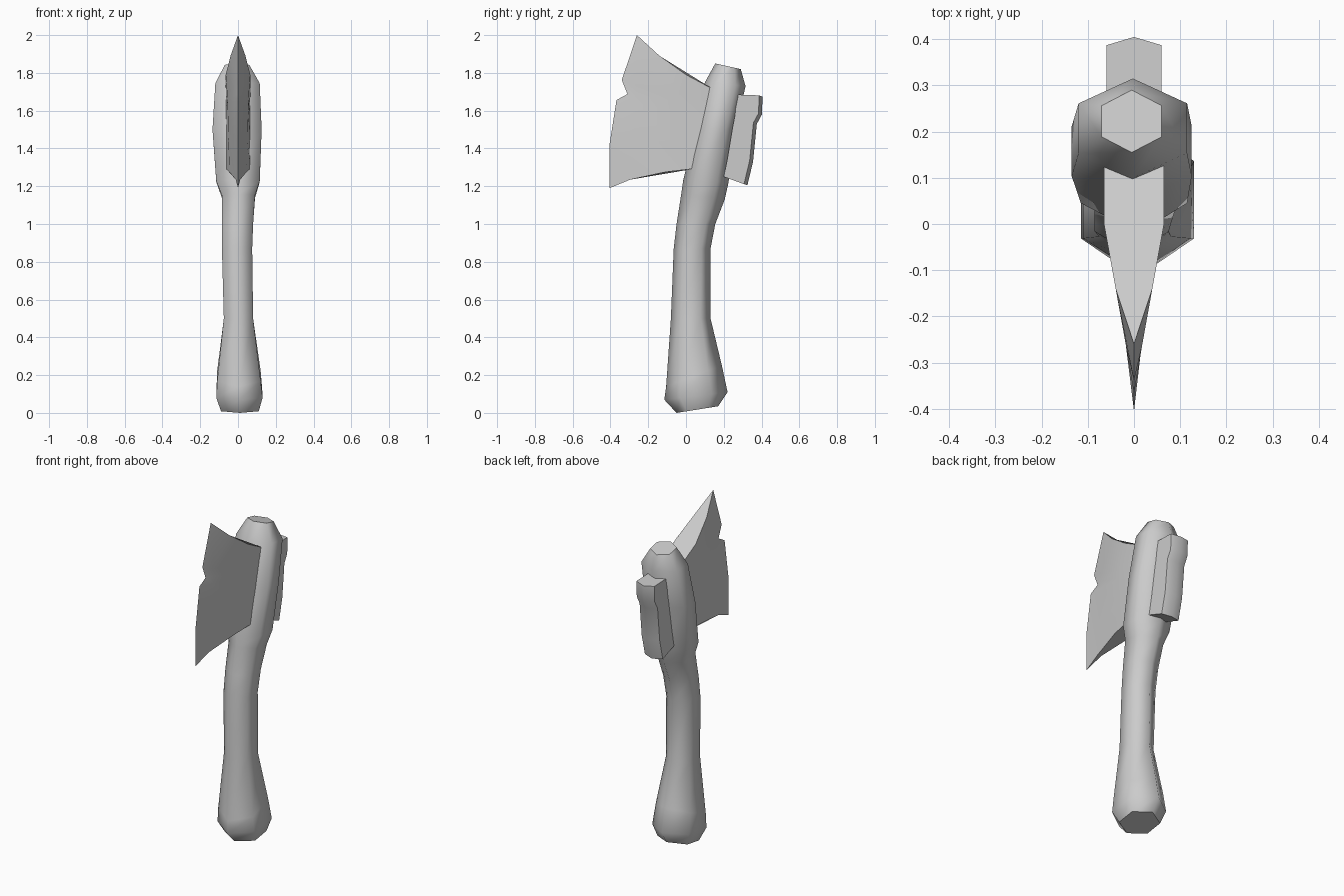
import bpy
import bmesh

cube = bpy.data.objects.get("Cube")
if cube:
    bpy.data.objects.remove(cube, do_unlink=True)

gray = bpy.data.materials.new("plain_gray")
gray.use_nodes = True
gray.diffuse_color = (0.6, 0.6, 0.6, 1)
gray.node_tree.nodes["Principled BSDF"].inputs["Base Color"].default_value = gray.diffuse_color


def finish(bm, name, sharp_angle):
    """Turn a bmesh into a smooth object whose steep edges stay sharp."""
    bmesh.ops.recalc_face_normals(bm, faces=bm.faces[:])
    for face in bm.faces:
        face.smooth = True
    for edge in bm.edges:
        if edge.is_manifold and edge.calc_face_angle(0) > sharp_angle:
            edge.smooth = False
    mesh = bpy.data.meshes.new(name)
    bm.to_mesh(mesh)
    bm.free()
    mesh.materials.append(gray)
    obj = bpy.data.objects.new(name, mesh)
    bpy.context.collection.objects.link(obj)
    return obj


def loft(bm, rings):
    """Skin closed rings of equal length and cap both ends."""
    loops = [[bm.verts.new(p) for p in ring] for ring in rings]
    for low, high in zip(loops, loops[1:]):
        for i in range(len(low)):
            j = (i + 1) % len(low)
            bm.faces.new((low[i], low[j], high[j], high[i]))
    return [bm.faces.new(loops[0]), bm.faces.new(loops[-1])]


def hexagon(front, back, left, right):
    """Tilted six-sided ring with points at the front and back."""
    spots = [(0, 0), (1, .25), (1, .75), (0, 1), (-1, .75), (-1, .25)]
    middle = (left + right) / 2
    half = (right - left) / 2
    return [(middle + half * side,
             front[0] + (back[0] - front[0]) * t,
             front[1] + (back[1] - front[1]) * t) for side, t in spots]


# Handle: front point (y, z), back point (y, z), side limits in x
rings = [
    ((-.05, 0), (.17, .035), -.09, .11),
    ((-.115, .07), (.22, .11), -.115, .13),
    ((-.105, .14), (.19, .25), -.11, .12),
    ((-.08, .5), (.13, .5), -.075, .08),
    ((-.065, .87), (.13, .87), -.085, .075),
    ((-.05, 1.0), (.155, 1.0), -.085, .08),
    ((-.025, 1.16), (.205, 1.13), -.085, .09),
    ((-.015, 1.23), (.225, 1.22), -.115, .115),
    ((.05, 1.5), (.265, 1.5), -.135, .125),
    ((.1, 1.75), (.315, 1.73), -.12, .115),
    ((.155, 1.85), (.29, 1.82), -.07, .06),
]
bm = bmesh.new()
caps = loft(bm, [hexagon(*r) for r in rings])
cap_edges = [e.index for e in bm.edges]
bm.edges.index_update()
cap_edges = [e.index for cap in caps for e in cap.edges]
handle = finish(bm, "handle", 1.2)
for index in cap_edges:
    handle.data.edges[index].use_edge_sharp = True

# Blade: rows run from the top tip to the lower corner, each from edge to socket
rows = [
    [(-.26, 2.0), (-.14, 1.89), (0, 1.79), (.15, 1.71)],
    [(-.34, 1.762), (-.262, 1.73), (-.04, 1.69), (.15, 1.64)],
    [(-.31, 1.688), (-.262, 1.683), (-.05, 1.65), (.14, 1.6)],
    [(-.368, 1.656), (-.262, 1.64), (-.06, 1.6), (.13, 1.56)],
    [(-.405, 1.42), (-.28, 1.43), (-.08, 1.44), (.1, 1.44)],
    [(-.405, 1.19), (-.295, 1.235), (-.11, 1.275), (.06, 1.295)],
]


def blade_ring(row):
    edge, *inner = row
    side = [(.065 * min(1, (y + .36) / .36), y, z) for y, z in inner]
    return [(0, *edge)] + side + [(-x, y, z) for x, y, z in reversed(side)]


bm = bmesh.new()
loft(bm, [blade_ring(row) for row in rows])
finish(bm, "blade", .5)

# Poll: slab behind the head with a slightly bowed back face
levels = [
    ((.2, 1.25), (.325, 1.205)),
    ((.22, 1.35), (.355, 1.33)),
    ((.25, 1.53), (.375, 1.53)),
    ((.26, 1.58), (.402, 1.58)),
    ((.27, 1.685), (.405, 1.675)),
]
bm = bmesh.new()
loft(bm, [[(-.06, *inner), (.06, *inner), (.06, y - .018, z + .006),
           (0, y, z), (-.06, y - .018, z + .006)] for inner, (y, z) in levels])
finish(bm, "poll", .75)
